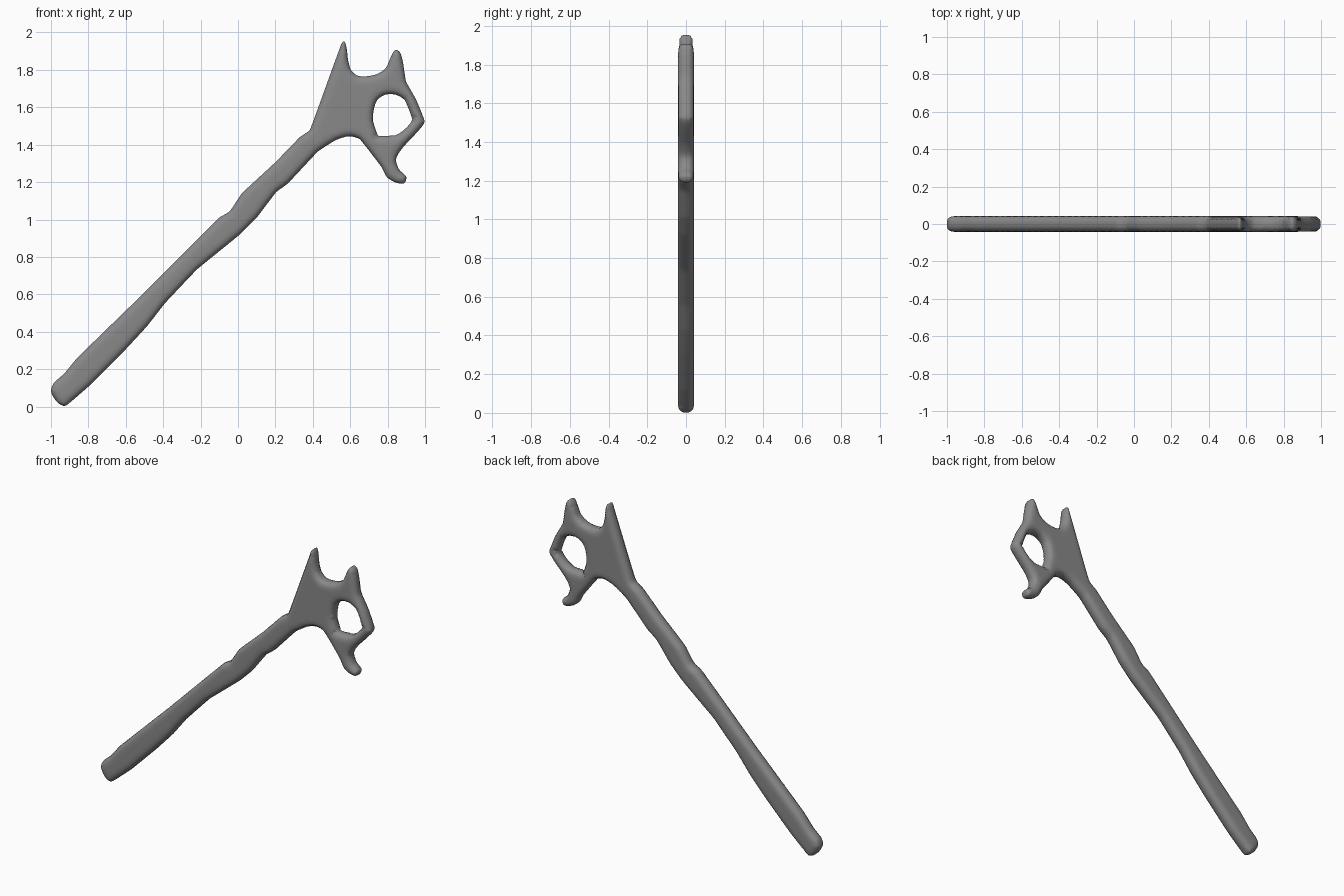
import bpy, bmesh, math
from mathutils import Vector
from mathutils.geometry import delaunay_2d_cdt

if "Cube" in bpy.data.objects:
    bpy.data.objects.remove(bpy.data.objects["Cube"])

HALF = 0.0425     # half thickness
ROUND = 0.042     # width of the rounded rim
EDGE = 0.014      # half thickness right at the silhouette

# front silhouette (x, z): handle upper edge, two prongs, ring, lower spur, handle lower edge
OUTLINE = [(-1, .083), (-.985, .125), (-.93, .175), (-.86, .26), (-.5, .61), (-.1, 1.01),
           (-.043, 1.045), (.02, 1.14), (.2, 1.306), (.33, 1.44), (.385, 1.48),
           (.552, 1.937), (.566, 1.952), (.58, 1.92), (.588, 1.856), (.604, 1.8),
           (.636, 1.77), (.68, 1.765), (.749, 1.78), (.79, 1.81), (.807, 1.845),
           (.829, 1.893), (.845, 1.907), (.866, 1.893), (.882, 1.84), (.898, 1.738),
           (.952, 1.642), (.998, 1.525), (.957, 1.466), (.882, 1.386), (.845, 1.322),
           (.861, 1.268), (.9, 1.226), (.888, 1.194), (.84, 1.199), (.797, 1.226),
           (.765, 1.284), (.652, 1.429), (.594, 1.445), (.519, 1.423),
           (.428, 1.365), (.267, 1.193), (.203, 1.145), (.1, 1.01), (.01, .92),
           (-.22, .733), (-.39, .553), (-.486, .43), (-.604, .302), (-.79, .115),
           (-.9, .02), (-.928, .003), (-.965, .022)]
HOLE = [(.722, 1.562), (.743, 1.637), (.786, 1.667), (.845, 1.667), (.893, 1.637),
        (.932, 1.535), (.885, 1.477), (.84, 1.45), (.749, 1.448), (.722, 1.525)]


def smooth_loop(pts, least=4):
    """Closed smooth curve through the points, without overshoot."""
    p = [Vector(q) for q in pts]
    n = len(p)
    tan = [((p[(i + 1) % n] - p[i]).normalized() + (p[i] - p[i - 1]).normalized()).normalized()
           for i in range(n)]
    out = []
    for i in range(n):
        a, b = p[i], p[(i + 1) % n]
        length = (b - a).length
        short = length <= 0.08
        m = min(length, 0.08) * (0.8 if short else 0.25)
        steps = max(least, round(length / 0.022))
        for k in range(steps):
            t = k / steps
            # long spans stay almost straight
            blend = t * t * (3 - 2 * t) if short else t
            out.append(a.lerp(b, blend) + (tan[i] * t * (1 - t) ** 2
                                           + tan[(i + 1) % n] * t * t * (t - 1)) * m)
    return out


loops = [smooth_loop(OUTLINE), smooth_loop(HOLE, 3)]
segs = [(lp[i], lp[(i + 1) % len(lp)]) for lp in loops for i in range(len(lp))]
flat = [(a.x, a.y, b.x - a.x, b.y - a.y, max((b - a).length_squared, 1e-12)) for a, b in segs]


def inside(x, y):
    odd = False
    for ax, ay, dx, dy, _ in flat:
        if (ay > y) != (ay + dy > y) and x < ax + dx * (y - ay) / dy:
            odd = not odd
    return odd


def rim_distance(x, y):
    best = 9.0
    for ax, ay, dx, dy, l2 in flat:
        t = min(1, max(0, ((x - ax) * dx + (y - ay) * dy) / l2))
        best = min(best, (x - ax - t * dx) ** 2 + (y - ay - t * dy) ** 2)
    return math.sqrt(best)


def half_thickness(d):
    u = 1 - min(d / ROUND, 1)
    return EDGE + (HALF - EDGE) * math.sqrt(1 - u * u)


# rim vertices and constraint edges
verts, edges = [], []
for lp in loops:
    s = len(verts)
    verts += lp
    edges += [(s + i, s + (i + 1) % len(lp)) for i in range(len(lp))]

# rows of points following the rim, then a grid in the middle
for a, b in segs:
    d = b - a
    nrm = Vector((d.y, -d.x)).normalized()
    for off in (0.004, 0.012, 0.024):
        for sign in (1, -1):
            q = a.lerp(b, 0.5) + nrm * off * sign
            if inside(q.x, q.y) and rim_distance(q.x, q.y) > off * 0.93:
                verts.append(q)
STEP = 0.018
for i in range(int(2 / STEP)):
    for j in range(int(2 / STEP)):
        x, y = -1 + (i + 0.5 * (j % 2)) * STEP, j * STEP
        if abs(y - 0.98 * x - 1.0) < 0.65 and inside(x, y) and rim_distance(x, y) > 0.031:
            verts.append(Vector((x, y)))

pts, _, tris, *_ = delaunay_2d_cdt(verts, edges, [], 0, 1e-5)
tris = [t for t in tris if inside(sum(pts[i].x for i in t) / 3, sum(pts[i].y for i in t) / 3)]

# front and back skins, joined around the rim
bm = bmesh.new()
hs = [half_thickness(rim_distance(p.x, p.y)) for p in pts]
front = [bm.verts.new((p.x, -h, p.y)) for p, h in zip(pts, hs)]
back = [bm.verts.new((p.x, h, p.y)) for p, h in zip(pts, hs)]
used = set()
for t in tris:
    bm.faces.new([front[i] for i in t])
    bm.faces.new([back[i] for i in reversed(t)])
    used.update((t[i], t[(i + 1) % 3]) for i in range(3))
for a, b in used:
    if (b, a) not in used:
        bm.faces.new((front[b], front[a], back[a], back[b]))
bmesh.ops.delete(bm, geom=[v for v in bm.verts if not v.link_faces], context='VERTS')
bmesh.ops.recalc_face_normals(bm, faces=bm.faces)
for f in bm.faces:
    f.smooth = True
mesh = bpy.data.meshes.new("forked_staff")
bm.to_mesh(mesh)
bm.free()
staff = bpy.data.objects.new("forked_staff", mesh)
bpy.context.collection.objects.link(staff)

# dark grey surface
dark = bpy.data.materials.new("dark_grey")
dark.diffuse_color = (0.25, 0.25, 0.25, 1)
dark.use_nodes = True
dark.node_tree.nodes["Principled BSDF"].inputs["Base Color"].default_value = dark.diffuse_color
mesh.materials.append(dark)
